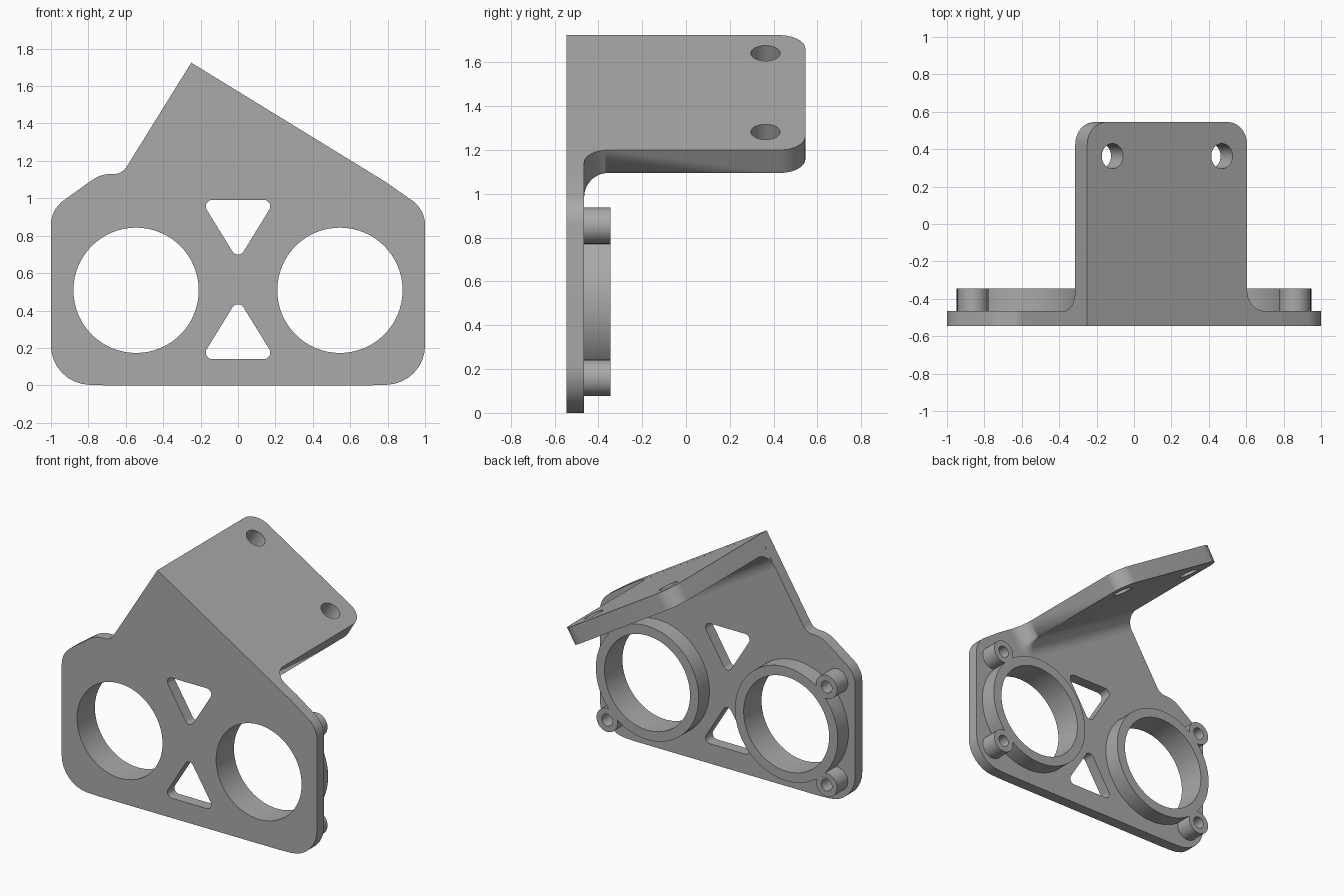
import bpy
import bmesh
import math
from mathutils import Vector, Matrix

cube = bpy.data.objects.get("Cube")
if cube:
    bpy.data.objects.remove(cube, do_unlink=True)

grey = bpy.data.materials.new("machined grey")
grey.use_nodes = True
grey.diffuse_color = (0.4, 0.4, 0.4, 1)
grey.node_tree.nodes["Principled BSDF"].inputs["Base Color"].default_value = (0.4, 0.4, 0.4, 1)

FRONT, PLATE_BACK, RING_BACK, REAR = -0.545, -0.465, -0.345, 0.545
TILT = math.atan(0.614)
LENGTH, THICK = 1.003, 0.123


def circle(cx, cz, r, n=64):
    return [(cx + r * math.cos(math.tau * i / n), cz + r * math.sin(math.tau * i / n))
            for i in range(n)]


def rounded(corners, steps=8):
    """Round each (x, z, radius) corner of a closed polygon with an arc."""
    out = []
    for i, (x, z, r) in enumerate(corners):
        p = Vector((x, z))
        a = (Vector(corners[i - 1][:2]) - p).normalized()
        b = (Vector(corners[(i + 1) % len(corners)][:2]) - p).normalized()
        if r == 0:
            out.append(tuple(p))
            continue
        half = a.angle(b) / 2
        centre = p + (a + b).normalized() * (r / math.sin(half))
        start = p + a * (r / math.tan(half)) - centre
        end = p + b * (r / math.tan(half)) - centre
        sweep = math.pi - 2 * half
        for k in range(steps + 1):
            t = k / steps
            v = (start * math.sin((1 - t) * sweep) + end * math.sin(t * sweep)) / math.sin(sweep)
            out.append(tuple(centre + v))
    return out


def add_object(name, bm):
    bmesh.ops.remove_doubles(bm, verts=bm.verts, dist=0.0002)
    bmesh.ops.recalc_face_normals(bm, faces=bm.faces)
    mesh = bpy.data.meshes.new(name)
    bm.to_mesh(mesh)
    bm.free()
    mesh.materials.append(grey)
    obj = bpy.data.objects.new(name, mesh)
    bpy.context.collection.objects.link(obj)
    return obj


def extrude_loops(name, loops, y0, y1):
    """Fill xz loops (inner loops become holes) and extrude them from y0 to y1."""
    curve = bpy.data.curves.new(name, "CURVE")
    curve.dimensions = "2D"
    curve.fill_mode = "BOTH"
    curve.extrude = (y1 - y0) / 2
    for loop in loops:
        spline = curve.splines.new("POLY")
        spline.points.add(len(loop) - 1)
        for point, (x, z) in zip(spline.points, loop):
            point.co = (x, z, 0, 1)
        spline.use_cyclic_u = True
    temp = bpy.data.objects.new(name + " curve", curve)
    bpy.context.collection.objects.link(temp)
    bpy.context.view_layer.update()
    flat = bpy.data.meshes.new_from_object(
        temp.evaluated_get(bpy.context.evaluated_depsgraph_get()))
    bm = bmesh.new()
    bm.from_mesh(flat)
    bm.transform(Matrix.Translation((0, (y0 + y1) / 2, 0)) @ Matrix.Rotation(math.pi / 2, 4, "X"))
    bpy.data.objects.remove(temp)
    bpy.data.curves.remove(curve)
    bpy.data.meshes.remove(flat)
    return add_object(name, bm)


def boolean(target, tool, operation):
    mod = target.modifiers.new("boolean", "BOOLEAN")
    mod.operation, mod.solver, mod.object = operation, "EXACT", tool
    bpy.context.view_layer.update()
    result = bpy.data.meshes.new_from_object(
        target.evaluated_get(bpy.context.evaluated_depsgraph_get()))
    target.modifiers.clear()
    target.data = result
    bpy.data.objects.remove(tool)


parts = []

# Front plate with two round openings and two triangular windows
outline = rounded([
    (-0.71, 0, 0), (0.71, 0, 0), (1, 0.01, 0.21), (1, 0.94, 0.16), (0.79, 1.087, 0.2),
    (-0.25, 1.725, 0), (-0.619, 1.13, 0.08), (-0.735, 1.13, 0.18), (-1, 0.94, 0.16),
    (-1, 0.01, 0.21)])
windows = [rounded([(-0.2, base, 0.035), (0.2, base, 0.035), (0, tip, 0.035)])
           for base, tip in ((0.992, 0.667), (0.14, 0.465))]
bores = [circle(side * 0.545, 0.508, 0.335) for side in (-1, 1)]
parts.append(extrude_loops("front_plate", [outline] + windows + bores, FRONT, PLATE_BACK))

# Raised rings behind the openings, each with two drilled screw bosses
for side, label in ((-1, "right"), (1, "left")):
    ring = extrude_loops(label + "_ring", [circle(side * 0.545, 0.508, 0.403),
                                           circle(side * 0.545, 0.508, 0.335)],
                         PLATE_BACK, RING_BACK)
    for z in (0.16, 0.855):
        boss = extrude_loops("boss", [circle(side * 0.86, z, 0.083, 32),
                                      circle(side * 0.86, z, 0.042, 32)],
                             PLATE_BACK, RING_BACK)
        boolean(ring, boss, "UNION")
    parts.append(ring)


# Sloping flange: lofted sections, flared into the plate, rounded at the rear
def slope_point(s, n, y):
    c, k = math.cos(TILT), math.sin(TILT)
    return (-0.25 + c * s - k * n, y, 1.725 - k * s - c * n)


FLARE, ROUND, STEPS = 0.11, 0.12, 10
stations = []
for i in range(STEPS + 1):
    a = math.pi / 2 * i / STEPS
    stations.append((PLATE_BACK + FLARE * (1 - math.cos(a)), FLARE * (1 - math.sin(a)), 0))
for i in range(STEPS + 1):
    a = math.pi / 2 * i / STEPS
    stations.append((REAR - ROUND + ROUND * math.sin(a), 0, ROUND * (1 - math.cos(a))))

bm = bmesh.new()
sections = []
for y, flare, inset in stations:
    end = LENGTH - inset
    loop = [(inset, 0), (end + flare, 0)]
    for k in range(7):
        a = math.pi / 2 * k / 6
        loop.append((end + flare * math.cos(a), THICK + flare * math.sin(a)))
    loop.append((inset, THICK + flare))
    sections.append([bm.verts.new(slope_point(s, n, y)) for s, n in loop])
for a, b in zip(sections, sections[1:]):
    for i in range(len(a)):
        j = (i + 1) % len(a)
        bm.faces.new((a[i], a[j], b[j], b[i]))
bm.faces.new(sections[0])
bm.faces.new(sections[-1])
flange = add_object("sloping_flange", bm)

# Two mounting holes drilled square to the flange
for s in (0.158, 0.845):
    bm = bmesh.new()
    place = Matrix.Translation(slope_point(s, THICK / 2, 0.363)) @ Matrix.Rotation(TILT, 4, "Y")
    bmesh.ops.create_cone(bm, cap_ends=True, segments=48, radius1=0.067, radius2=0.067,
                          depth=0.4, matrix=place)
    boolean(flange, add_object("hole_cutter", bm), "DIFFERENCE")
parts.append(flange)

# Smooth the curved walls and keep the machined edges crisp
bpy.ops.object.select_all(action="DESELECT")
for part in parts:
    part.select_set(True)
bpy.context.view_layer.objects.active = parts[0]
bpy.ops.object.shade_smooth_by_angle(angle=math.radians(30))
